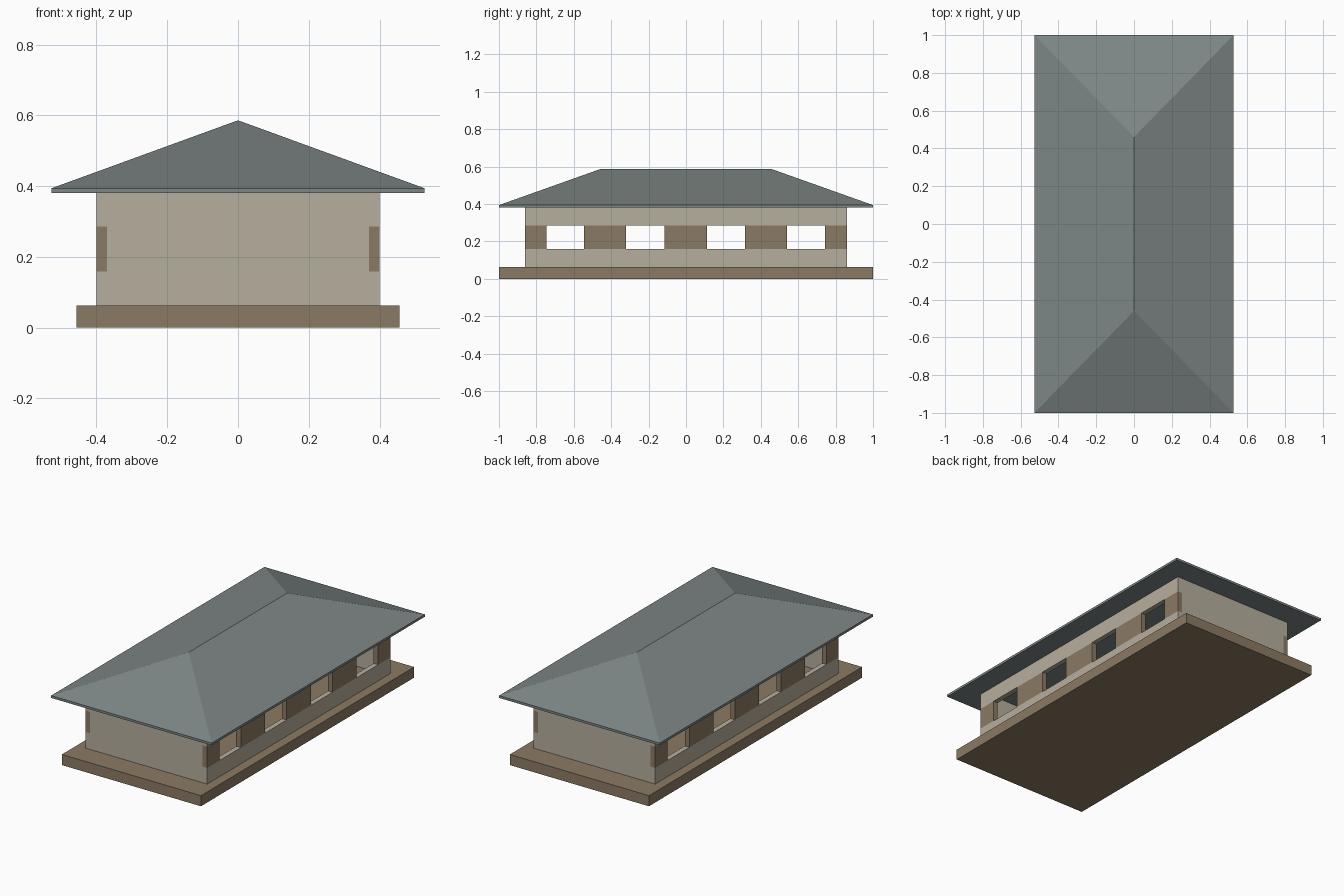
import bpy, bmesh

if "Cube" in bpy.data.objects:
    bpy.data.objects.remove(bpy.data.objects["Cube"])


def material(name, rgb):
    m = bpy.data.materials.new(name)
    m.diffuse_color = (*rgb, 1)
    m.use_nodes = True
    m.node_tree.nodes["Principled BSDF"].inputs["Base Color"].default_value = m.diffuse_color
    return m


BROWN = material("earth_brown", (0.26, 0.195, 0.127))
CREAM = material("plaster_cream", (0.47, 0.425, 0.34))
SLATE = material("roof_slate", (0.205, 0.24, 0.234))


def finish(name, bm, mat):
    bmesh.ops.recalc_face_normals(bm, faces=bm.faces)
    mesh = bpy.data.meshes.new(name)
    bm.to_mesh(mesh)
    bm.free()
    mesh.materials.append(mat)
    obj = bpy.data.objects.new(name, mesh)
    bpy.context.collection.objects.link(obj)
    return obj


def box(name, x, y, z, mat):
    """Box spanning the (low, high) ranges on each axis."""
    bm = bmesh.new()
    bmesh.ops.create_cube(bm, size=1)
    for v in bm.verts:
        v.co = [r[0] if c < 0 else r[1] for c, r in zip(v.co, (x, y, z))]
    return finish(name, bm, mat)


WX, WY, T = 0.40, 0.86, 0.03      # wall half extents and thickness
FLOOR, SILL, HEAD, EAVE = 0.063, 0.159, 0.286, 0.38

# Plinth
box("plinth", (-0.457, 0.457), (-1, 1), (0, FLOOR), BROWN)

# Solid end walls, fitted between the side walls
for name, s in (("front", -1), ("back", 1)):
    y = sorted((s * WY, s * (WY - T)))
    box(name + "_wall", (-WX + T, WX - T), y, (FLOOR, EAVE), CREAM)

# Side walls: cream bands with brown piers between the open windows
piers = [(-WY, -0.747), (-0.545, -0.32), (-0.115, 0.112), (0.315, 0.54), (0.743, WY)]
for name, s in (("left", -1), ("right", 1)):
    x = sorted((s * WX, s * (WX - T)))
    box(name + "_lower_wall", x, (-WY, WY), (FLOOR, SILL), CREAM)
    box(name + "_upper_wall", x, (-WY, WY), (HEAD, EAVE), CREAM)
    for i, y in enumerate(piers):
        box(f"{name}_window_pier_{i + 1}", x, y, (SILL, HEAD), BROWN)

# Hipped roof with a thin eave edge and flat underside
bm = bmesh.new()
corners = [(-0.527, -1), (0.527, -1), (0.527, 1), (-0.527, 1)]
low = [bm.verts.new((x, y, EAVE)) for x, y in corners]
top = [bm.verts.new((x, y, 0.394)) for x, y in corners]
ridge_front = bm.verts.new((0, -0.46, 0.586))
ridge_back = bm.verts.new((0, 0.46, 0.586))
bm.faces.new(low[::-1])
for i in range(4):
    j = (i + 1) % 4
    bm.faces.new((low[i], low[j], top[j], top[i]))
bm.faces.new((top[0], top[1], ridge_front))
bm.faces.new((top[1], top[2], ridge_back, ridge_front))
bm.faces.new((top[2], top[3], ridge_back))
bm.faces.new((top[3], top[0], ridge_front, ridge_back))
finish("hipped_roof", bm, SLATE)
